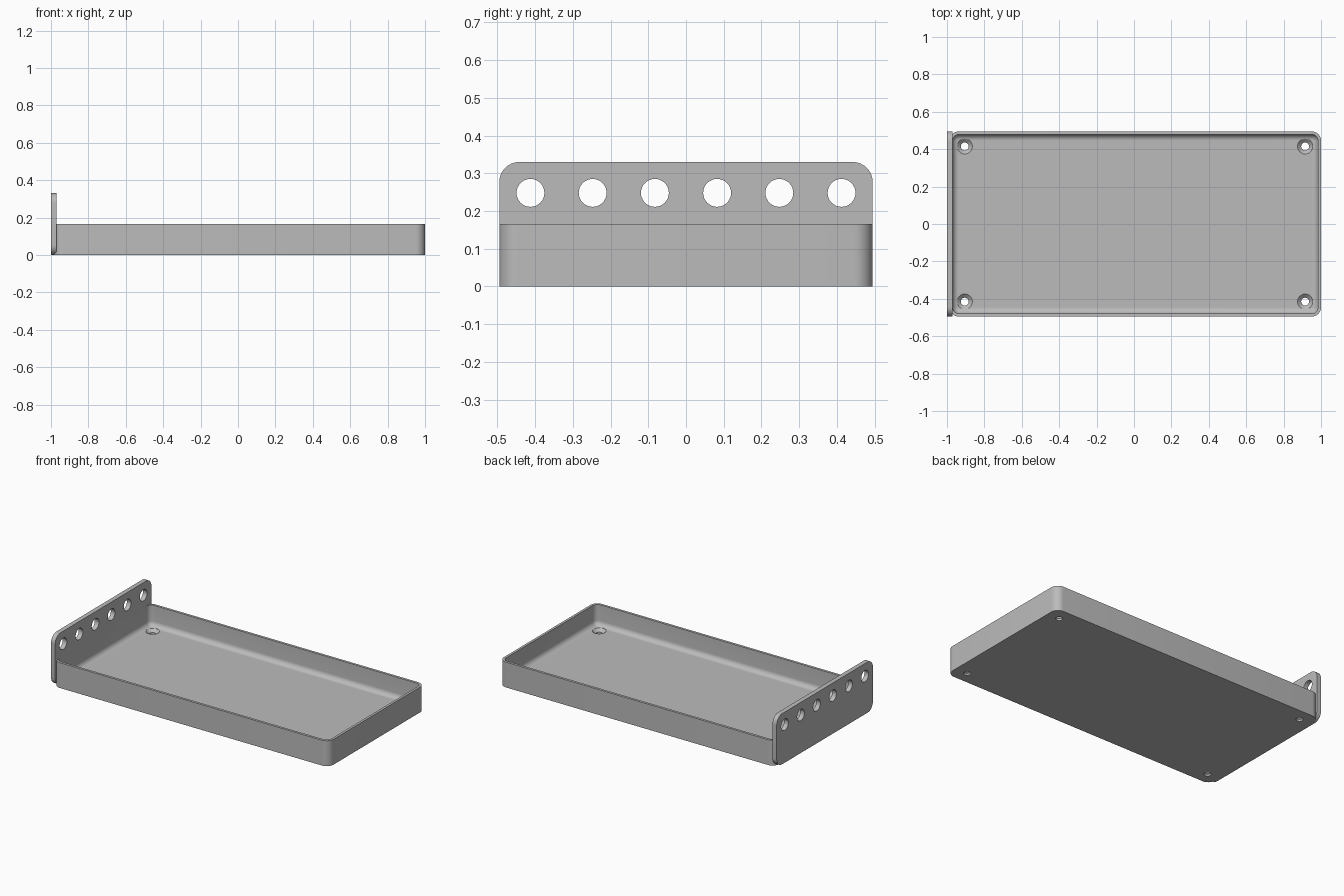
import bpy, bmesh
from math import sin, cos, pi, radians

cube = bpy.data.objects.get("Cube")
if cube:
    bpy.data.objects.remove(cube, do_unlink=True)

grey = bpy.data.materials.new("plain_grey")
grey.use_nodes = True
colour = (0.5, 0.5, 0.5, 1)
grey.diffuse_color = colour
grey.node_tree.nodes["Principled BSDF"].inputs["Base Color"].default_value = colour

X0, X1, HY = -0.986, 1.0, 0.495     # tray extents
TRAY_H, FLOOR, WALL, CORNER = 0.165, 0.03, 0.016, 0.05
FILLET = 0.032
PLATE_H, PLATE_X = 0.33, -0.97


def rounded_rect(x0, x1, y0, y1, r, steps=8):
    """Counter-clockwise outline with rounded corners."""
    centres = [(x1 - r, y1 - r), (x0 + r, y1 - r), (x0 + r, y0 + r), (x1 - r, y0 + r)]
    return [(cx + r * cos((q + i / steps) * pi / 2), cy + r * sin((q + i / steps) * pi / 2))
            for q, (cx, cy) in enumerate(centres) for i in range(steps + 1)]


def loft(name, loops):
    """Skin a stack of equal-length loops and cap both ends."""
    bm = bmesh.new()
    rings = [[bm.verts.new(p) for p in loop] for loop in loops]
    n = len(rings[0])
    for a, b in zip(rings, rings[1:]):
        for i in range(n):
            j = (i + 1) % n
            bm.faces.new((a[i], a[j], b[j], b[i]))
    bm.faces.new(rings[0][::-1])
    bm.faces.new(rings[-1])
    bmesh.ops.recalc_face_normals(bm, faces=bm.faces)
    mesh = bpy.data.meshes.new(name)
    bm.to_mesh(mesh)
    bm.free()
    mesh.materials.append(grey)
    obj = bpy.data.objects.new(name, mesh)
    bpy.context.collection.objects.link(obj)
    return obj


def activate(obj):
    bpy.ops.object.select_all(action='DESELECT')
    obj.select_set(True)
    bpy.context.view_layer.objects.active = obj


def cut(obj, cutters):
    for c in cutters:
        c.hide_render = True
        mod = obj.modifiers.new("hole", 'BOOLEAN')
        mod.operation, mod.solver, mod.object = 'DIFFERENCE', 'EXACT', c
        activate(obj)
        bpy.ops.object.modifier_apply(modifier=mod.name)
        bpy.data.objects.remove(c, do_unlink=True)
    activate(obj)
    bpy.ops.object.shade_smooth_by_angle(angle=radians(30))


def circle(r, n=32):
    return [(r * cos(2 * pi * i / n), r * sin(2 * pi * i / n)) for i in range(n)]


# Tray: outer wall, rim, inner wall, filleted floor
def tray_loop(inset, z):
    outline = rounded_rect(X0 + inset, X1 - inset, -HY + inset, HY - inset, CORNER - inset)
    return [(x, y, z) for x, y in outline]


stations = [(0, 0), (0, TRAY_H), (WALL, TRAY_H)]
for k in range(9):
    a = k / 8 * pi / 2
    stations.append((WALL + FILLET * (1 - cos(a)), FLOOR + FILLET * (1 - sin(a))))
tray = loft("tray", [tray_loop(*s) for s in stations])

# Countersunk screw holes in the tray floor
sink = [(0.021, -0.05), (0.021, 0.012), (0.041, FLOOR), (0.041, 0.06)]
screw_cutters = [
    loft("screw_hole", [[(cx + x, cy + y, z) for x, y in circle(r)] for r, z in sink])
    for cx in (-0.905, 0.915) for cy in (-0.415, 0.415)]
cut(tray, screw_cutters)

# Upright end plate with a row of round holes
plate_outline = rounded_rect(-HY, HY, 0, PLATE_H, 0.053)
plate = loft("end_plate", [[(x, y, z) for y, z in plate_outline] for x in (-1, PLATE_X)])
plate_cutters = [
    loft("plate_hole", [[(x, 0.165 * (i - 2.5) + y, 0.248 + z) for y, z in circle(0.037)]
                        for x in (-1.1, -0.9)])
    for i in range(6)]
cut(plate, plate_cutters)
